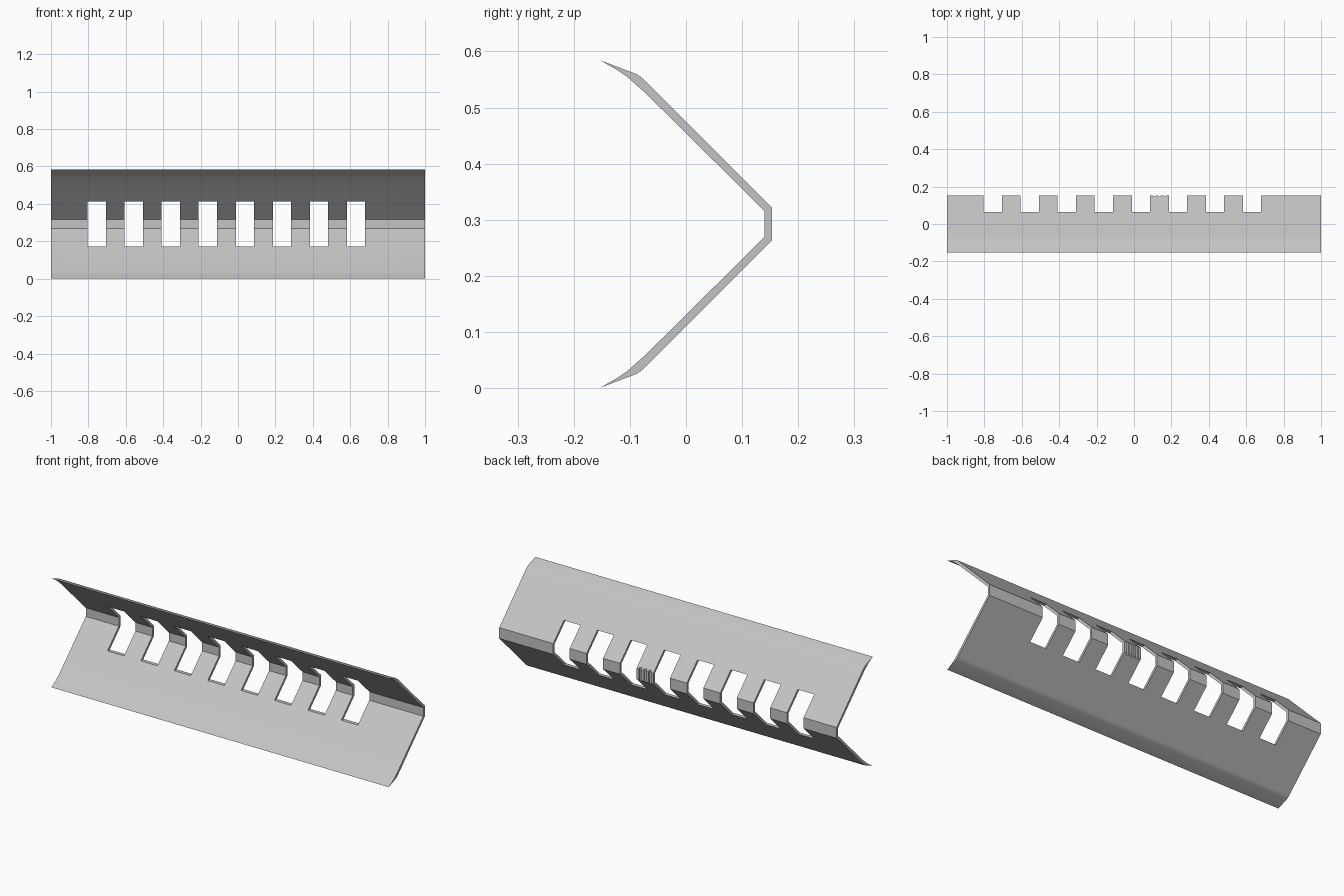
import bpy
import bmesh
from mathutils import Matrix, Vector

if "Cube" in bpy.data.objects:
    bpy.data.objects.remove(bpy.data.objects["Cube"])

MID = 0.2925          # height of the symmetry plane
HALF_LENGTH = 1.0

metal = bpy.data.materials.new("light_grey_metal")
metal.use_nodes = True
colour = (0.55, 0.55, 0.55, 1)
metal.diffuse_color = colour
metal.node_tree.nodes["Principled BSDF"].inputs["Base Color"].default_value = colour


def make_object(name, bm):
    bmesh.ops.recalc_face_normals(bm, faces=bm.faces)
    mesh = bpy.data.meshes.new(name)
    bm.to_mesh(mesh)
    bm.free()
    mesh.materials.append(metal)
    obj = bpy.data.objects.new(name, mesh)
    bpy.context.collection.objects.link(obj)
    return obj


def add_box(bm, low, high):
    low, high = Vector(low), Vector(high)
    size = Matrix.Diagonal((high - low).to_4d())
    bmesh.ops.create_cube(bm, size=1, matrix=Matrix.Translation((low + high) / 2) @ size)


# Bent sheet: upper half of the section as (depth, height above the middle)
outer = [(0.153, 0.029), (-0.072, 0.254), (-0.079, 0.261), (-0.088, 0.267)]
tip = [(-0.152, 0.2915)]
inner = [(-0.122, 0.274), (-0.106, 0.263), (-0.091, 0.25), (-0.074, 0.235), (0.140, 0.023)]
upper = outer + tip + inner
section = upper + [(y, -h) for y, h in reversed(upper)]

bm = bmesh.new()
face = bm.faces.new([bm.verts.new((-HALF_LENGTH, y, MID + h)) for y, h in section])
sweep = bmesh.ops.extrude_face_region(bm, geom=[face], use_keep_orig=True)
bmesh.ops.translate(bm, vec=(2 * HALF_LENGTH, 0, 0),
                    verts=[v for v in sweep["geom"] if isinstance(v, bmesh.types.BMVert)])
strip = make_object("slotted_angle_strip", bm)

# Row of slots through the spine
bm = bmesh.new()
for i in range(8):
    x = -0.755 + 0.198 * i
    add_box(bm, (x - 0.049, -0.05, MID - 0.119), (x + 0.049, 0.3, MID + 0.119))

# Three shallow grooves on the back of one web
for i in (-1, 0, 1):
    x = 0.136 + 0.028 * i
    add_box(bm, (x - 0.007, 0.146, MID - 0.1), (x + 0.007, 0.3, MID + 0.1))
cutter = make_object("slot_cutter", bm)
cutter.hide_render = True

cut = strip.modifiers.new("slots", "BOOLEAN")
cut.operation = "DIFFERENCE"
cut.solver = "EXACT"
cut.object = cutter

bpy.ops.object.select_all(action="DESELECT")
strip.select_set(True)
bpy.context.view_layer.objects.active = strip
bpy.ops.object.modifier_apply(modifier=cut.name)
bpy.data.objects.remove(cutter)

# Soft rolled lips, crisp folds
bpy.ops.object.shade_smooth_by_angle(angle=0.3)
